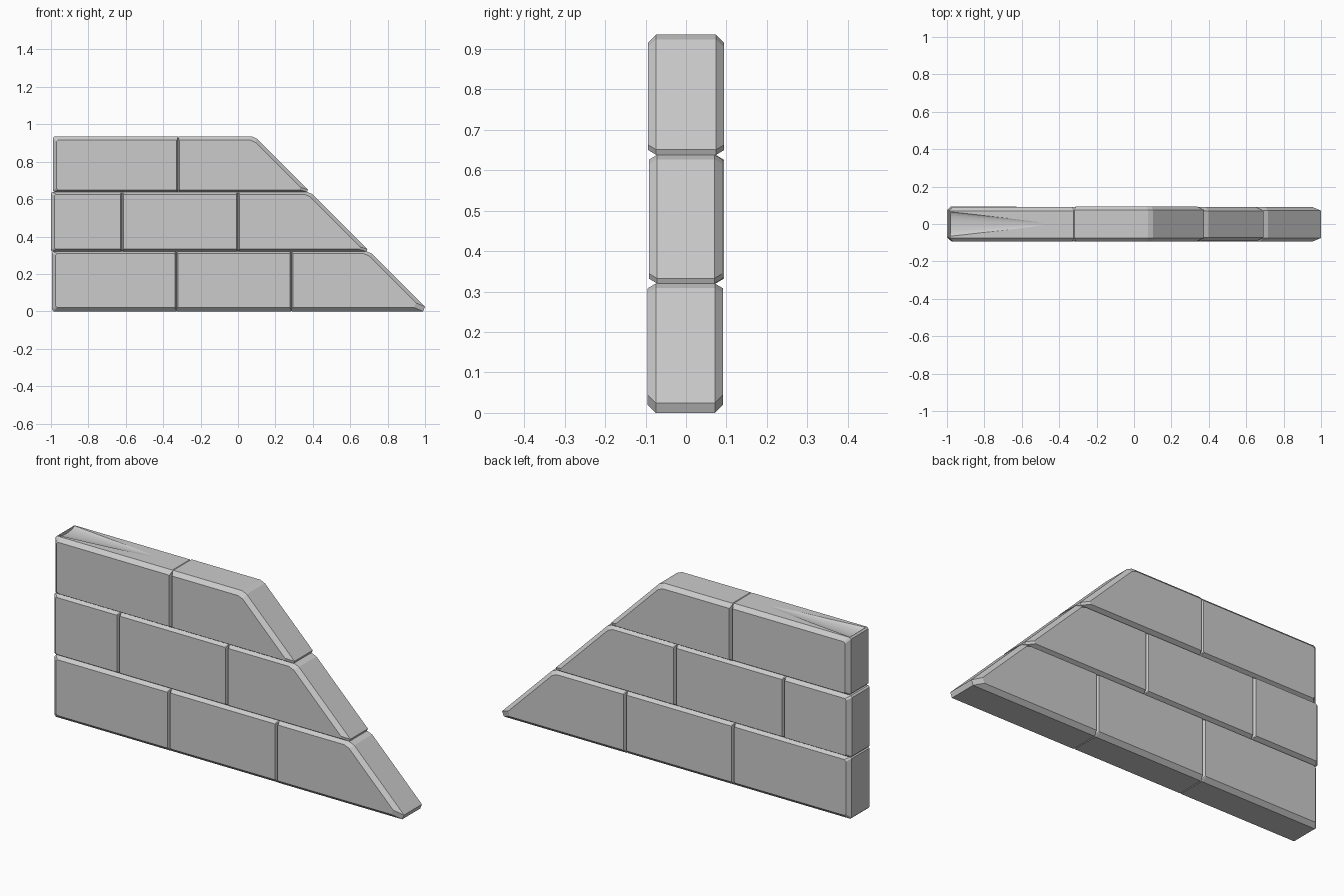
import bpy, bmesh, random
from mathutils import Vector

if "Cube" in bpy.data.objects:
    bpy.data.objects.remove(bpy.data.objects["Cube"])

random.seed(4)
SLOPE = 1.025          # right side follows x + z = SLOPE
OUT, BED, JOINT = 0.02, 0.012, 0.008   # chamfer width: outer edge, row seam, upright seam
DEPTH = 0.02           # chamfer depth in y


def inset(pts, widths):
    """Move each edge of a counter-clockwise outline inwards by its own width."""
    lines = []
    for i, p in enumerate(pts):
        d = (pts[(i + 1) % len(pts)] - p).normalized()
        lines.append((p + Vector((-d.y, d.x)) * widths[i], d))
    out = []
    for i, (p, d) in enumerate(lines):
        q, e = lines[i - 1]
        t = (q - p).cross(e) / d.cross(e)
        out.append(p + d * t)
    return out


def cut_corners(pts, cuts):
    out = []
    for i, p in enumerate(pts):
        nxt = pts[(i + 1) % len(pts)]
        out.append(p + (pts[i - 1] - p).normalized() * cuts[i])
        out.append(p + (nxt - p).normalized() * cuts[i])
    return out


def brick(name, pts, widths, cuts):
    """Convex outline in xz, extruded in y, chamfered front and back."""
    pts = [Vector(p) for p in pts]
    outer = cut_corners(pts, cuts)
    inner = cut_corners(inset(pts, widths), cuts)
    front = -0.092 + random.uniform(-0.003, 0.003)
    back = 0.092 + random.uniform(-0.003, 0.003)
    bm = bmesh.new()
    rings = [[bm.verts.new((p.x, y, p.y)) for p in ring] for ring, y in (
        (inner, front), (outer, front + DEPTH), (outer, back - DEPTH), (inner, back))]
    n = len(outer)
    for a, b in zip(rings, rings[1:]):
        for i in range(n):
            j = (i + 1) % n
            bm.faces.new((a[i], a[j], b[j], b[i]))
    bm.faces.new(rings[0])
    bm.faces.new(rings[-1][::-1])
    bmesh.ops.recalc_face_normals(bm, faces=bm.faces)
    mesh = bpy.data.meshes.new(name)
    bm.to_mesh(mesh)
    bm.free()
    ob = bpy.data.objects.new(name, mesh)
    bpy.context.collection.objects.link(ob)
    return ob


# Three courses of bricks: bottom z, top z, x of left end and upright seams
rows = [("bottom", 0.0, 0.32, [-0.995, -0.33, 0.285]),
        ("middle", 0.32, 0.638, [-1.0, -0.62, 0.0]),
        ("top", 0.638, 0.935, [-0.99, -0.32])]
bricks = {}
for r, (label, z0, z1, xs) in enumerate(rows):
    low = OUT if r == 0 else BED
    high = OUT if r == 2 else BED
    for i, x in enumerate(xs):
        last = i == len(xs) - 1
        xb, xt = (SLOPE - z0, SLOPE - z1) if last else (xs[i + 1], xs[i + 1])
        left = OUT if i == 0 else JOINT
        right = OUT if last else JOINT
        lc = 0.008 if i == 0 else 0.003
        bc, tc = ((0.035 if r == 0 else 0.018), 0.016) if last else (0.003, 0.003)
        name = f"{label}_brick_{i + 1}"
        bricks[name] = brick(name, [(x, z0), (xb, z0), (xt, z1), (x, z1)],
                             [low, right, high, left], [lc, bc, tc, lc])

# Shallow worn hollow tapering along the top left brick
bpy.ops.mesh.primitive_cone_add(vertices=32, radius1=0.066, radius2=0, depth=0.6,
                                location=(-0.68, 0, 0.938), rotation=(0, 1.5707963, 0))
hollow = bpy.context.object
hollow.name = "hollow_cutter"
hollow.scale = (0.28, 1, 1)
hollow.hide_render = True
hollow.hide_set(True)
mod = bricks["top_brick_1"].modifiers.new("hollow", 'BOOLEAN')
mod.object = hollow
mod.operation = 'DIFFERENCE'
mod.solver = 'EXACT'
